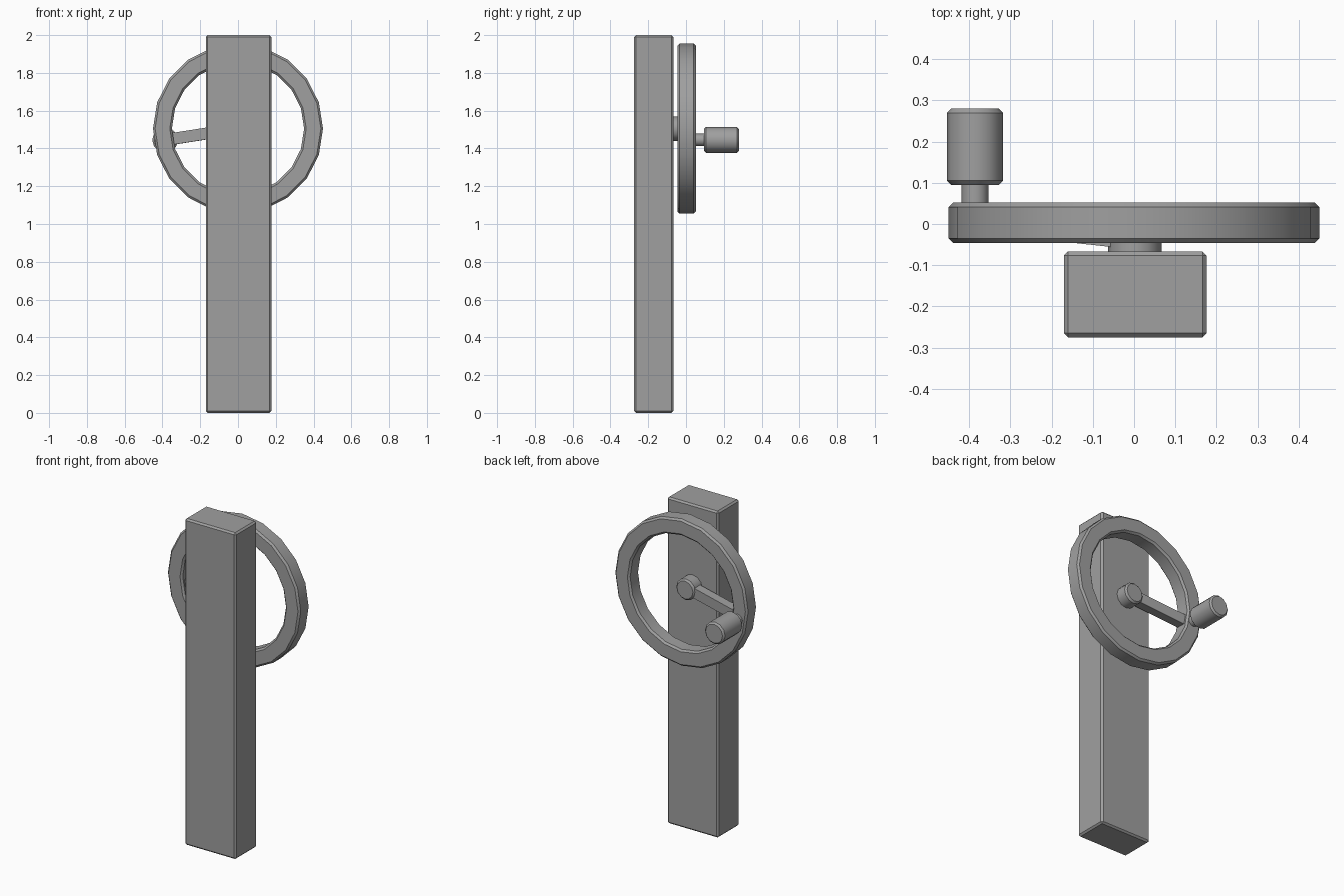
import bpy
import bmesh
from math import cos, sin, tau, radians
from mathutils import Vector

if "Cube" in bpy.data.objects:
    bpy.data.objects.remove(bpy.data.objects["Cube"], do_unlink=True)

grey = bpy.data.materials.new("plain_grey")
grey.use_nodes = True
colour = (0.35, 0.35, 0.35, 1)
grey.diffuse_color = colour
grey.node_tree.nodes["Principled BSDF"].inputs["Base Color"].default_value = colour


def finish(ob, name, bevel=0.0, smooth=True):
    """Name, colour, chamfer and shade one part."""
    ob.name = name
    ob.data.materials.append(grey)
    bpy.ops.object.select_all(action="DESELECT")
    ob.select_set(True)
    bpy.context.view_layer.objects.active = ob
    bpy.ops.object.transform_apply(location=False, rotation=True, scale=True)
    if bevel:
        mod = ob.modifiers.new("chamfer", "BEVEL")
        mod.width = bevel
        mod.segments = 1
        mod.limit_method = "ANGLE"
        mod.angle_limit = radians(50)
        bpy.ops.object.modifier_apply(modifier=mod.name)
    if smooth:
        bpy.ops.object.shade_smooth_by_angle(angle=radians(32))
    return ob


def rod(name, x, z, y0, y1, radius, bevel=0.0):
    """Cylinder lying along y."""
    bpy.ops.mesh.primitive_cylinder_add(
        vertices=12, radius=radius, depth=y1 - y0,
        location=(x, (y0 + y1) / 2, z), rotation=(radians(90), 0, 0))
    return finish(bpy.context.object, name, bevel)


def ring(name, z, y0, y1, inner, outer, sides, bevel):
    """Ring with a rectangular section, turned about the y axis."""
    bm = bmesh.new()
    section = [(inner, y0), (outer, y0), (outer, y1), (inner, y1)]
    loops = []
    for i in range(sides):
        a = tau * i / sides
        loops.append([bm.verts.new((r * cos(a), y, r * sin(a))) for r, y in section])
    for i in range(sides):
        p, q = loops[i], loops[(i + 1) % sides]
        for j in range(4):
            k = (j + 1) % 4
            bm.faces.new((p[j], p[k], q[k], q[j]))
    bmesh.ops.recalc_face_normals(bm, faces=bm.faces)
    mesh = bpy.data.meshes.new(name)
    bm.to_mesh(mesh)
    bm.free()
    ob = bpy.data.objects.new(name, mesh)
    bpy.context.collection.objects.link(ob)
    ob.location.z = z
    return finish(ob, name, bevel)


# Upright post
bpy.ops.mesh.primitive_cube_add(size=1, location=(0.003, -0.171, 1))
bpy.context.object.scale = (0.347, 0.208, 2)
finish(bpy.context.object, "post", 0.01, smooth=False)

# Wheel rim and its hub on the post
ring("wheel_rim", 1.505, -0.046, 0.052, 0.35, 0.45, 20, 0.011)
rod("hub", 0.002, 1.505, -0.08, 0.008, 0.065, 0.01)

# Crank arm from the hub out to the rim
start, end = Vector((0, -0.034, 1.505)), Vector((-0.39, 0.008, 1.444))
span = end - start
bpy.ops.mesh.primitive_cube_add(size=1, location=(start + end) / 2)
arm = bpy.context.object
arm.rotation_euler = span.to_track_quat("X", "Z").to_euler()
arm.scale = (span.length, 0.055, 0.062)
finish(arm, "crank_arm", smooth=False)

# Crank handle
rod("handle_stem", -0.386, 1.445, 0.0, 0.11, 0.033)
rod("handle_grip", -0.386, 1.445, 0.095, 0.28, 0.068, 0.01)
